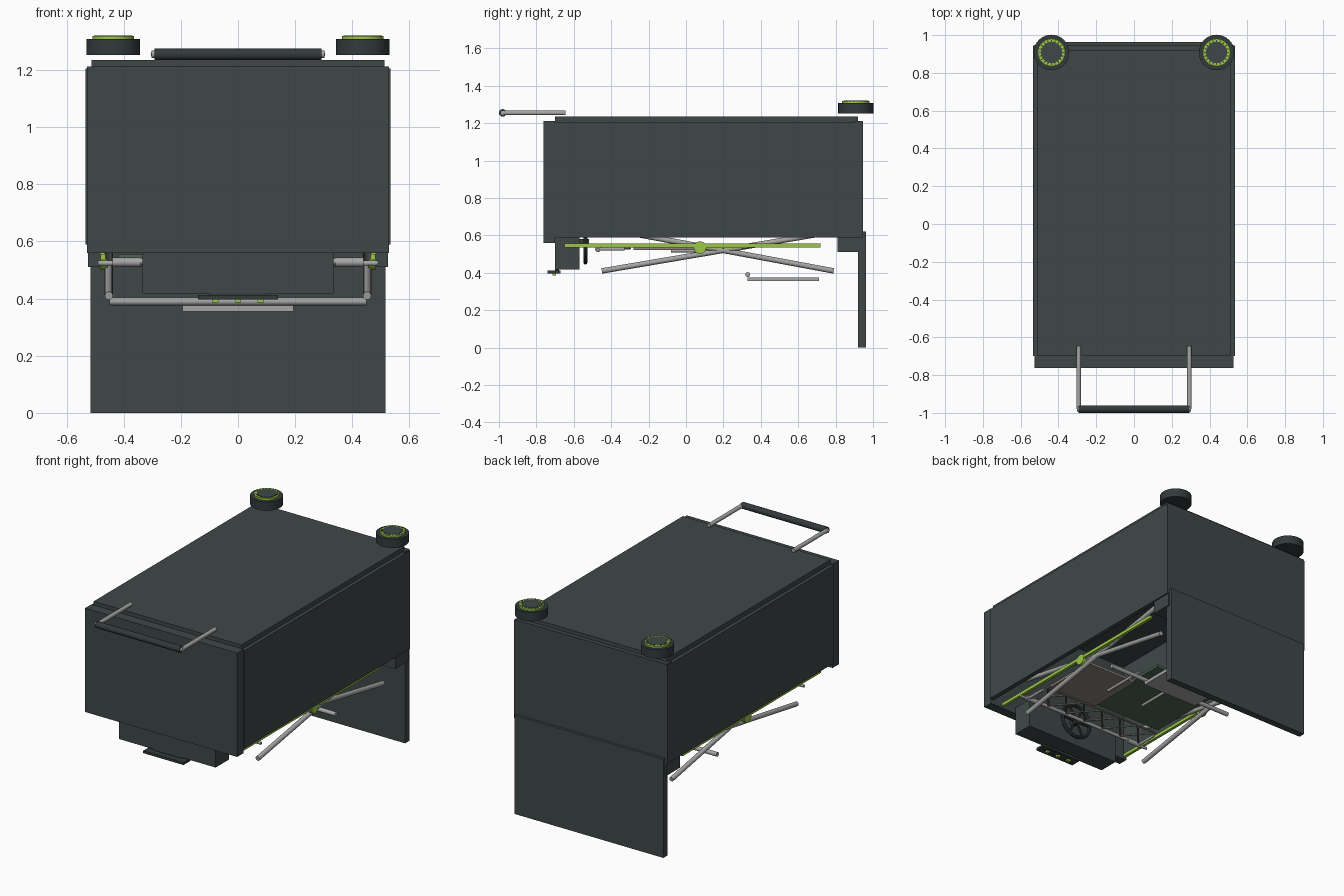
import bpy, math
from mathutils import Vector

cube = bpy.data.objects.get("Cube")
if cube:
    bpy.data.objects.remove(cube)


def material(name, r, g, b):
    m = bpy.data.materials.new(name)
    m.use_nodes = True
    m.diffuse_color = (r, g, b, 1)
    m.node_tree.nodes["Principled BSDF"].inputs["Base Color"].default_value = (r, g, b, 1)
    return m


CHARCOAL = material("charcoal", .050, .064, .064)
RUBBER = material("dark rubber", .033, .042, .043)
GREEN = material("lime green", .33, .57, .06)
METAL = material("light metal", .38, .38, .38)
BROWN = material("taupe board", .27, .23, .20)
FOREST = material("dark green board", .08, .13, .09)


def box(name, mat, xs, ys, zs, turn=0):
    """Box from its limits along each axis, turned about its own upright axis."""
    lims = (xs, ys, zs)
    bpy.ops.mesh.primitive_cube_add(size=1, location=[(a + b) / 2 for a, b in lims])
    ob = bpy.context.object
    ob.name = name
    ob.scale = [b - a for a, b in lims]
    bpy.ops.object.transform_apply(location=False, rotation=False, scale=True)
    ob.rotation_euler.z = turn
    ob.data.materials.append(mat)


def rod(name, mat, p, q, r, sides=16):
    """Cylinder between two points."""
    p, q = Vector(p), Vector(q)
    bpy.ops.mesh.primitive_cylinder_add(vertices=sides, radius=r, depth=(q - p).length,
                                        location=(p + q) / 2)
    ob = bpy.context.object
    ob.name = name
    ob.rotation_euler = (q - p).to_track_quat('Z', 'Y').to_euler()
    ob.data.materials.append(mat)
    bpy.ops.object.shade_smooth_by_angle()


def ring(name, mat, loc, r, thick, rot):
    bpy.ops.mesh.primitive_torus_add(major_radius=r, minor_radius=thick, location=loc,
                                     rotation=rot, major_segments=40, minor_segments=8)
    ob = bpy.context.object
    ob.name = name
    ob.data.materials.append(mat)
    bpy.ops.object.shade_smooth_by_angle()


# Main case, open underneath: lid, end panels and hanging flap
box("case_lid", CHARCOAL, (-.512, .512), (-.70, .92), (1.19, 1.235))
box("front_panel", CHARCOAL, (-.528, .528), (-.762, -.70), (.56, 1.212))
box("back_panel", CHARCOAL, (-.528, .528), (.90, .947), (.59, 1.212))
box("back_beam", CHARCOAL, (-.525, .525), (.81, .945), (.51, .60))
box("back_flap", CHARCOAL, (-.517, .517), (.92, .963), (0, .62))

# Front bin with foot pedal
box("front_bin", CHARCOAL, (-.335, .335), (-.70, -.57), (.418, .60))
box("pedal", RUBBER, (-.14, .14), (-.74, -.67), (.397, .412))
box("pedal_stem", RUBBER, (-.10, .10), (-.70, -.68), (.41, .42))
for x in (-.08, 0, .08):
    box("pedal_grip", GREEN, (x - .011, x + .011), (-.715, -.695), (.386, .398))

# Parts mirrored left and right
for s, side in ((1, "left"), (-1, "right")):
    box(side + "_panel", CHARCOAL, sorted((s * .505, s * .534)), (-.70, .945), (.59, 1.205))
    box(side + "_green_rail", GREEN, sorted((s * .463, s * .481)), (-.65, .72), (.536, .556))
    rod(side + "_pivot", GREEN, (s * .455, .075, .535), (s * .483, .075, .535), .034, 12)
    box(side + "_pivot_plate", GREEN, sorted((s * .462, s * .472)), (.07, .33), (.53, .55))

    # Crossed legs
    x = s * .452
    rod(side + "_leg_front", METAL, (x, -.45, .41), (x, .79, .62), .0145)
    rod(side + "_leg_back", METAL, (x, .79, .41), (x, -.45, .64), .0145)

    # Push handle arms
    rod(side + "_handle_arm", METAL, (s * .293, -.98, 1.255), (s * .293, -.645, 1.255), .0125)
    rod(side + "_handle_joint", METAL, (s * .29, -.98, 1.255), (s * .303, -.98, 1.255), .013)

    # Corner wheels with toothed green rim and dark hub
    wx, wy = s * .437, .908
    rod(side + "_wheel", RUBBER, (wx, wy, 1.253), (wx, wy, 1.308), .094, 40)
    rod(side + "_wheel_rim", GREEN, (wx, wy, 1.30), (wx, wy, 1.319), .073, 40)
    rod(side + "_wheel_hub", CHARCOAL, (wx, wy, 1.30), (wx, wy, 1.321), .056, 40)
    for i in range(20):
        a = math.tau * i / 20
        tx, ty = wx + .061 * math.cos(a), wy + .061 * math.sin(a)
        box(side + "_rim_tooth", CHARCOAL, (tx - .006, tx + .006), (ty - .003, ty + .003),
            (1.315, 1.3205), a)

    # Front cross bar brackets and inner slides
    rod(side + "_bar_arm", METAL, (s * .43, -.47, .527), (s * .43, -.33, .527), .009)
    rod(side + "_bar_sleeve", METAL, (s * .34, -.47, .527), (s * .44, -.47, .527), .016)
    rod(side + "_bar_tip", METAL, (s * .43, -.47, .524), (s * .49, -.47, .524), .009)
    rod(side + "_slide", METAL, (s * .135, -.08, .518), (s * .135, .20, .518), .009)

# Push handle grip
rod("handle_grip", RUBBER, (-.293, -.98, 1.255), (.293, -.98, 1.255), .02, 20)

# Bars below the case and the rear tray
rod("front_cross_bar", METAL, (-.35, -.47, .53), (.35, -.47, .53), .011)
rod("tray_cross_bar", METAL, (-.45, .33, .39), (.45, .33, .39), .0135)
box("rear_tray", METAL, (-.195, .195), (.33, .71), (.355, .376))

# Boards on the underside
box("brown_board", BROWN, (.07, .42), (-.28, .09), (.522, .537))
box("green_board", FOREST, (-.42, .07), (-.28, .30), (.54, .555))

# Lattice of thin struts behind the front bar
for i in range(6):
    x = -.42 + i * .14
    for y0, y1 in ((-.46, -.30), (-.30, -.46)):
        rod("lattice_strut", BROWN, (x, y0, .53), (x + .14, y1, .53), .006, 8)
rod("lattice_back", BROWN, (-.42, -.30, .53), (.42, -.30, .53), .006, 8)

# Spoked hand wheel on the back of the bin
HUB = Vector((0, -.538, .56))
ring("hand_wheel_rim", RUBBER, HUB, .105, .011, (math.pi / 2, 0, 0))
rod("hand_wheel_hub", RUBBER, HUB - Vector((0, .035, 0)), HUB + Vector((0, .02, 0)), .022)
for i in range(3):
    a = math.pi * i / 3
    arm = Vector((math.cos(a), 0, math.sin(a))) * .105
    rod("hand_wheel_spoke", RUBBER, HUB - arm, HUB + arm, .008, 8)
